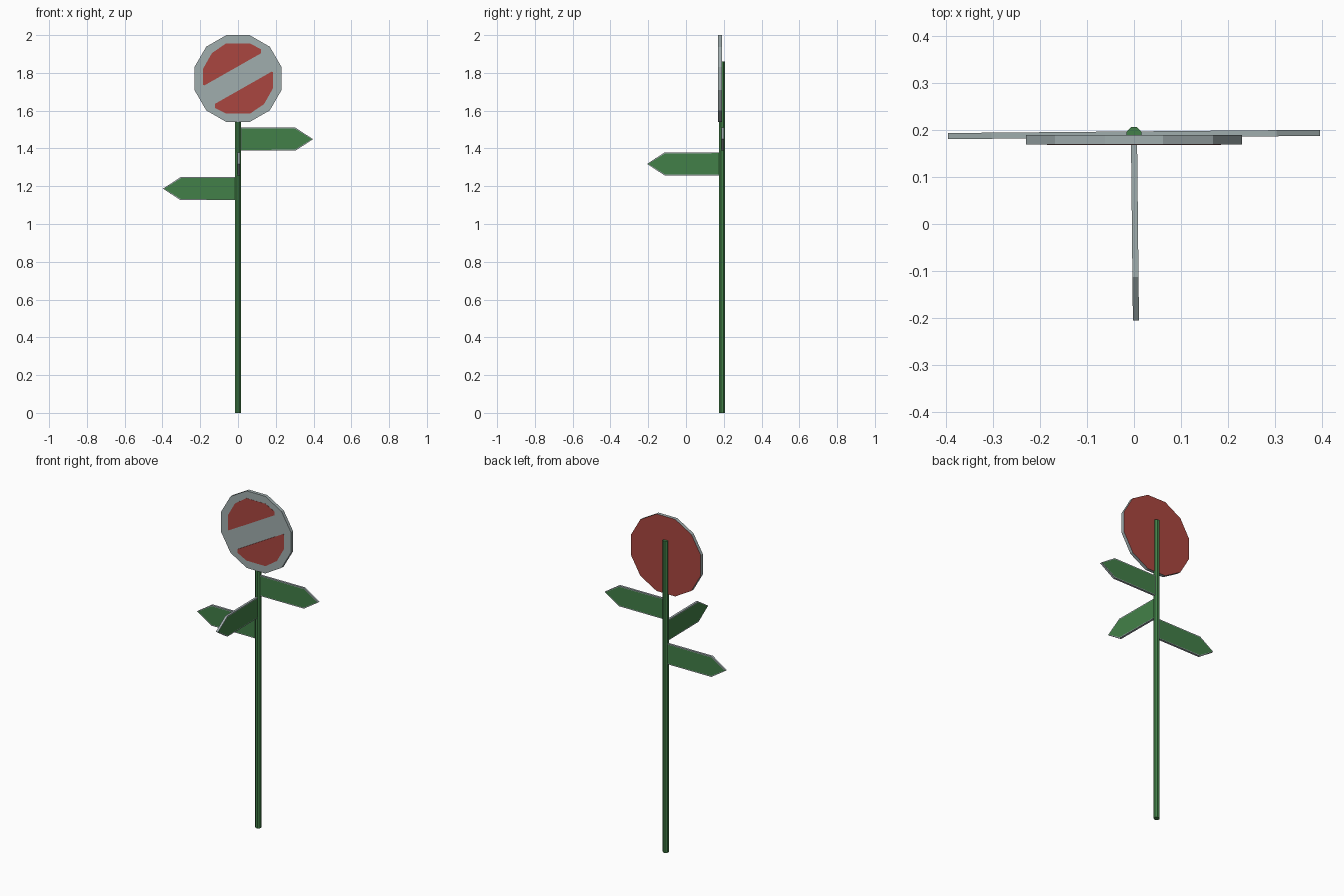
import bpy, bmesh, math
from mathutils import Matrix, Vector

if "Cube" in bpy.data.objects:
    bpy.data.objects.remove(bpy.data.objects["Cube"])


def material(name, color):
    m = bpy.data.materials.new(name)
    m.diffuse_color = (*color, 1)
    m.use_nodes = True
    m.node_tree.nodes["Principled BSDF"].inputs["Base Color"].default_value = m.diffuse_color
    return m


GREEN = material("green", (0.055, 0.216, 0.065))
RED = material("red", (0.402, 0.061, 0.051))
GREY = material("grey", (0.352, 0.418, 0.423))


def finish(bm, name, mats, matrix):
    bmesh.ops.recalc_face_normals(bm, faces=bm.faces[:])
    me = bpy.data.meshes.new(name)
    bm.to_mesh(me)
    bm.free()
    for m in mats:
        me.materials.append(m)
    ob = bpy.data.objects.new(name, me)
    ob.matrix_world = matrix
    bpy.context.collection.objects.link(ob)
    return ob


def prism(profile, depth):
    """Extrude an x-z outline symmetrically along y."""
    bm = bmesh.new()
    face = bm.faces.new([bm.verts.new((x, -depth / 2, z)) for x, z in profile])
    ext = bmesh.ops.extrude_face_region(bm, geom=[face], use_keep_orig=True)
    bmesh.ops.translate(bm, vec=(0, depth, 0),
                        verts=[v for v in ext["geom"] if isinstance(v, bmesh.types.BMVert)])
    bmesh.ops.recalc_face_normals(bm, faces=bm.faces[:])
    return bm


POLE_Y = 0.191

# Octagonal pole
bm = bmesh.new()
bmesh.ops.create_cone(bm, cap_ends=True, segments=8, radius1=0.017, radius2=0.017, depth=1.86,
                      matrix=Matrix.Rotation(math.radians(22.5), 4, 'Z'))
finish(bm, "pole", [GREEN], Matrix.Translation((0, POLE_Y, 0.93)))

# Round sign: twelve-sided plate, grey front and rim, red back
DISC = Matrix.Translation((0, 0.18, 1.77))
R = 0.23 / math.cos(math.radians(15))
angles = [math.radians(15 + 30 * k) for k in range(12)]
bm = prism([(R * math.cos(a), R * math.sin(a)) for a in angles], 0.02)
for f in bm.faces:
    f.material_index = 1 if f.normal.y > 0.9 else 0
finish(bm, "round_sign", [GREY, RED], DISC)

# Two red fields either side of the diagonal bar
field = [(-.138, .135), (-.063, .186), (.063, .186), (.122, .155),
         (.122, .134), (-.179, -.037), (-.186, -.032), (-.186, .05)]
for name, s in (("upper_red_field", 1), ("lower_red_field", -1)):
    bm = prism([(s * x, s * z) for x, z in field], 0.002)
    finish(bm, name, [RED], DISC @ Matrix.Translation((0, -0.01, 0)))

# Arrow signs: green faces inset in a thin grey border
H = 0.061
arrow = [(.013, -H), (.304, -H), (.397, 0), (.304, H), (.013, H)]
for name, z, angle in (("right_arrow", 1.449, 0.5),
                       ("front_arrow", 1.318, -89.4),
                       ("left_arrow", 1.187, 180.5)):
    bm = prism(arrow, 0.013)
    sides = [f for f in bm.faces if abs(f.normal.y) > 0.9]
    bmesh.ops.inset_individual(bm, faces=sides, thickness=0.006)
    for f in sides:
        f.material_index = 1
    finish(bm, name, [GREY, GREEN],
           Matrix.Translation((0, POLE_Y, z)) @ Matrix.Rotation(math.radians(angle), 4, 'Z'))
